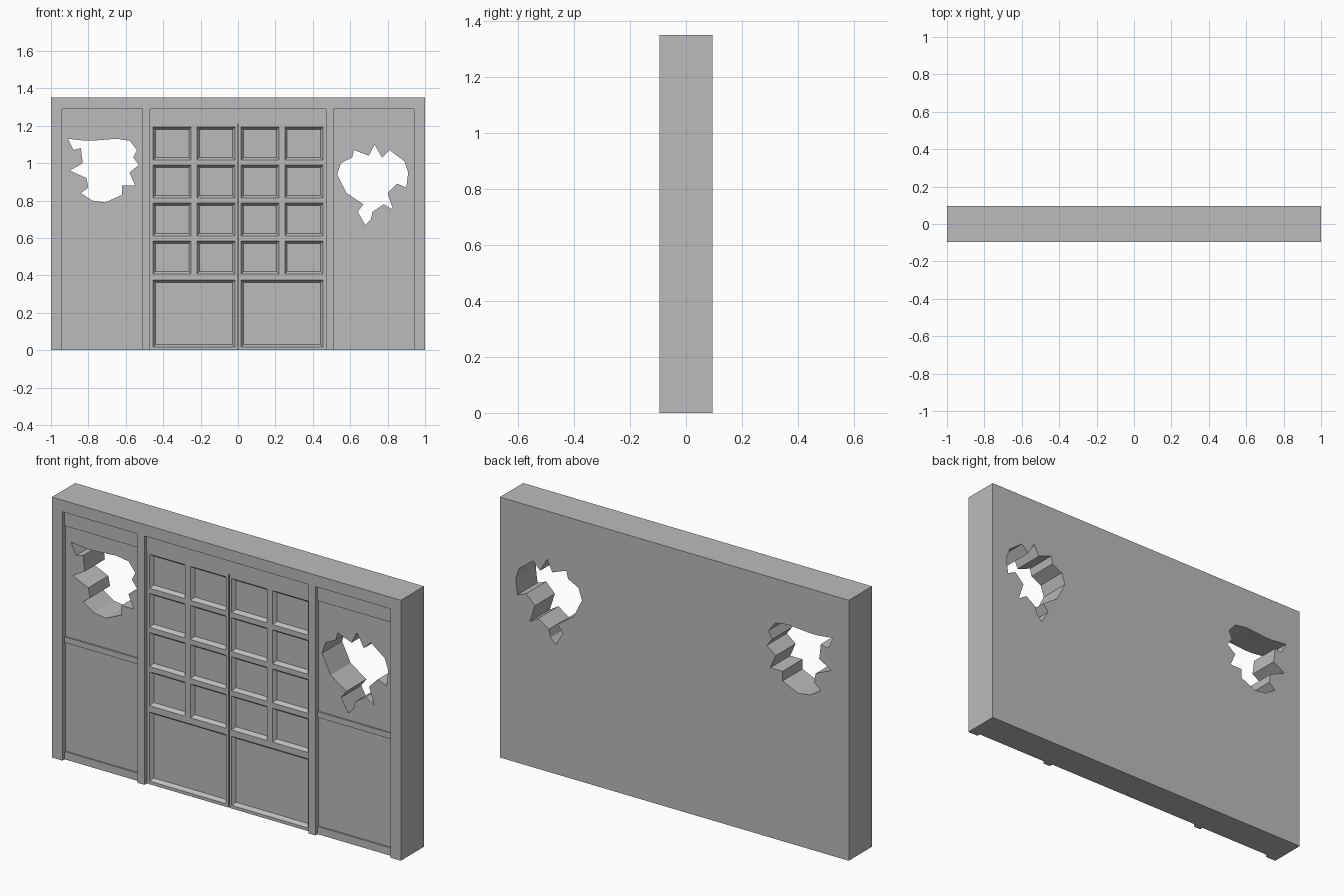
import bpy
import bmesh

cube = bpy.data.objects.get("Cube")
if cube:
    bpy.data.objects.remove(cube, do_unlink=True)

stone = bpy.data.materials.new("grey_stone")
stone.use_nodes = True
stone.diffuse_color = (0.5, 0.5, 0.5, 1)
stone.node_tree.nodes["Principled BSDF"].inputs["Base Color"].default_value = (0.5, 0.5, 0.5, 1)

# Depths along y, from the front trim to the back of the wall
TRIM, RAIL, DOOR, PANEL, CORE, BACK = -0.095, -0.077, -0.075, -0.069, -0.05, 0.095
WIDTH, HEIGHT = 1.0, 1.35
INNER, POST_OUT, POST_IN = 0.94, 0.51, 0.47
HEADER, LINTEL = 1.29, 1.21
SEAM = 0.003


def finish(name, bm):
    mesh = bpy.data.meshes.new(name)
    bm.to_mesh(mesh)
    bm.free()
    mesh.materials.append(stone)
    obj = bpy.data.objects.new(name, mesh)
    bpy.context.scene.collection.objects.link(obj)
    return obj


def prism(name, outline, y0, y1):
    """Extrude an x-z outline from y0 to y1."""
    bm = bmesh.new()
    face = bm.faces.new([bm.verts.new((x, y0, z)) for x, z in outline])
    result = bmesh.ops.extrude_face_region(bm, geom=[face])
    verts = [v for v in result["geom"] if isinstance(v, bmesh.types.BMVert)]
    bmesh.ops.translate(bm, verts=verts, vec=(0, y1 - y0, 0))
    bmesh.ops.recalc_face_normals(bm, faces=bm.faces)
    return finish(name, bm)


def board(name, xa, xb, z0, z1, front, back=CORE):
    x0, x1 = min(xa, xb), max(xa, xb)
    return prism(name, [(x0, z0), (x1, z0), (x1, z1), (x0, z1)], front, back)


def cut(obj, cutter):
    mod = obj.modifiers.new("broken_hole", "BOOLEAN")
    mod.operation = "DIFFERENCE"
    mod.solver = "EXACT"
    mod.object = cutter


def door_leaf(name, side):
    """Leaf with four rows of two panes above one wide bottom panel."""
    xs = sorted(side * x for x in (SEAM, 0.016, 0.22, 0.25, 0.455, POST_IN))
    zs = [0, 0.016, 0.374]
    for row in range(4):
        zs += [0.407 + 0.203 * row, 0.583 + 0.203 * row]
    zs.append(LINTEL)
    bm = bmesh.new()
    grid = [[bm.verts.new((x, DOOR, z)) for x in xs] for z in zs]
    cells = {}
    for j in range(len(zs) - 1):
        for i in range(len(xs) - 1):
            cells[i, j] = bm.faces.new((grid[j][i], grid[j][i + 1],
                                        grid[j + 1][i + 1], grid[j + 1][i]))
    # Turn the outer edge back to the wall core
    rim = [e for e in bm.edges if e.is_boundary]
    result = bmesh.ops.extrude_edge_only(bm, edges=rim)
    verts = [v for v in result["geom"] if isinstance(v, bmesh.types.BMVert)]
    bmesh.ops.translate(bm, verts=verts, vec=(0, CORE - DOOR, 0))
    # Sink every pane with sloping sides
    regions = [[cells[i, j]] for i in (1, 3) for j in (3, 5, 7, 9)]
    regions.append([cells[i, 1] for i in (1, 2, 3)])
    for region in regions:
        bmesh.ops.inset_region(bm, faces=region, thickness=0.013, depth=-0.018,
                               use_even_offset=True)
    bmesh.ops.recalc_face_normals(bm, faces=bm.faces)
    # Keep the front facing forwards
    if sum(f.normal.y * f.calc_area() for f in bm.faces) > 0:
        bmesh.ops.reverse_faces(bm, faces=bm.faces)
    return finish(name, bm)


# Jagged hole outlines, in hundredths
holes = {
    "right": [(-91, 113), (-82, 112), (-78, 112), (-65, 113), (-58, 112), (-54, 107),
              (-56, 103), (-53, 99), (-58, 95), (-55, 88), (-62, 88), (-62, 83),
              (-71, 79), (-78, 80), (-84, 84), (-80, 87), (-81, 92), (-90, 96),
              (-83, 100), (-84, 108), (-88, 107)],
    "left": [(73, 110), (77, 103), (81, 107), (89, 101), (91, 95), (90, 87),
             (85, 89), (80, 84), (83, 75), (78, 78), (72, 74), (71, 70),
             (68, 67), (64, 74), (67, 78), (58, 84), (53, 94), (55, 100),
             (61, 103), (62, 107), (70, 104)],
}

# Wall core and the header across the top
wall = board("wall_core", -WIDTH, WIDTH, 0, HEIGHT, CORE, BACK)
board("header", -WIDTH, WIDTH, HEADER, HEIGHT, TRIM)
board("door_lintel", -POST_IN, POST_IN, LINTEL, HEADER, RAIL)

for side_name, side in (("left", 1), ("right", -1)):
    # Trim posts
    board(side_name + "_jamb", side * INNER, side * WIDTH, 0, HEADER, TRIM)
    board(side_name + "_door_post", side * POST_IN, side * POST_OUT, 0, HEADER, TRIM)

    # Side bay with rails and two sunk panels
    a, b = side * POST_OUT, side * INNER
    board(side_name + "_top_rail", a, b, LINTEL, HEADER, RAIL)
    upper = board(side_name + "_upper_panel", a, b, 0.635, LINTEL, PANEL)
    board(side_name + "_middle_rail", a, b, 0.605, 0.635, RAIL)
    board(side_name + "_lower_panel", a, b, 0.04, 0.605, PANEL)
    board(side_name + "_bottom_rail", a, b, 0, 0.04, RAIL)

    # Ragged hole through panel and wall
    outline = [(x / 100, z / 100) for x, z in holes[side_name]]
    cutter = prism(side_name + "_hole_cutter", outline, -0.3, 0.3)
    cutter.hide_render = True
    cutter.hide_viewport = True
    cutter.display_type = "WIRE"
    cut(wall, cutter)
    cut(upper, cutter)

    door_leaf(side_name + "_door", side)
